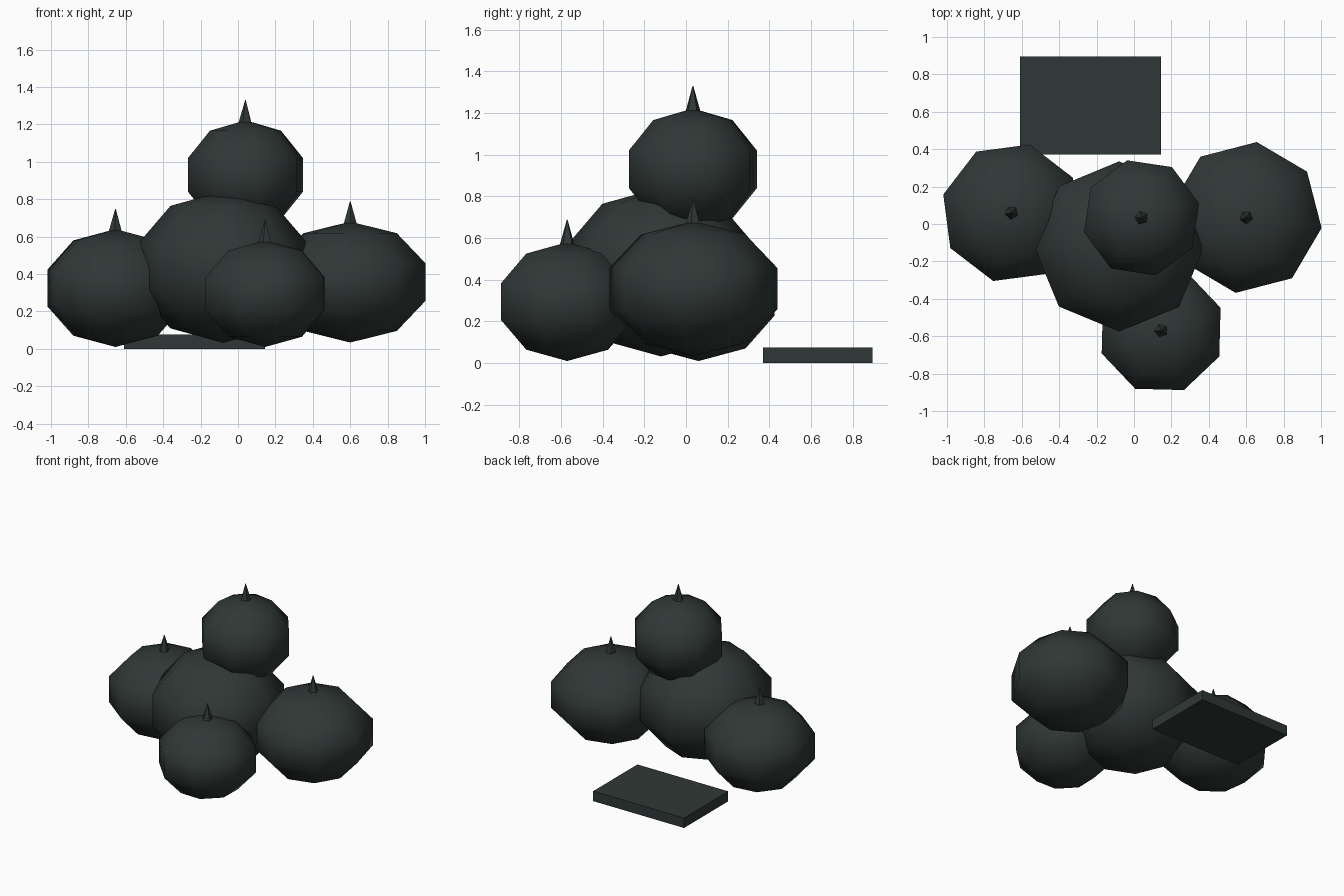
import bpy
from math import radians

cube = bpy.data.objects.get("Cube")
if cube:
    bpy.data.objects.remove(cube, do_unlink=True)

# Single dark slate colour
slate = bpy.data.materials.new("dark_slate")
slate.use_nodes = True
colour = (0.029, 0.039, 0.037, 1)
slate.diffuse_color = colour
slate.node_tree.nodes["Principled BSDF"].inputs["Base Color"].default_value = colour


def finish(name, smooth):
    obj = bpy.context.object
    obj.name = name
    obj.data.materials.append(slate)
    if smooth:
        bpy.ops.object.shade_smooth()
    return obj


def gourd(name, x, y, z, radius, half_height, turn, stem=True):
    # Squashed low-poly ball
    bpy.ops.mesh.primitive_uv_sphere_add(
        segments=8, ring_count=5, radius=1, location=(x, y, z),
        rotation=(0, 0, radians(turn)))
    bpy.context.object.scale = (radius, radius, half_height)
    finish(name, True)
    # Five-sided pointed stem
    if stem:
        bottom, tip = z + half_height - 0.02, z + half_height + 0.108
        bpy.ops.mesh.primitive_cone_add(
            vertices=5, radius1=0.039, radius2=0.002, depth=tip - bottom,
            location=(x, y, (bottom + tip) / 2), rotation=(0, 0, radians(turn)))
        finish(name + "_stem", False)


# Pile of gourds
gourd("centre_gourd", -0.08, -0.12, 0.437, 0.478, 0.405, 0, stem=False)
gourd("right_gourd", -0.655, 0.06, 0.325, 0.397, 0.315, 30)
gourd("left_gourd", 0.6, 0.035, 0.357, 0.428, 0.323, 37)
gourd("front_gourd", 0.145, -0.57, 0.295, 0.358, 0.285, 21)
gourd("top_gourd", 0.04, 0.033, 0.93, 0.333, 0.292, 14)

# Flat slab behind the pile
bpy.ops.mesh.primitive_cube_add(size=1, location=(-0.233, 0.633, 0.038))
bpy.context.object.scale = (0.755, 0.525, 0.075)
finish("ground_slab", False)
